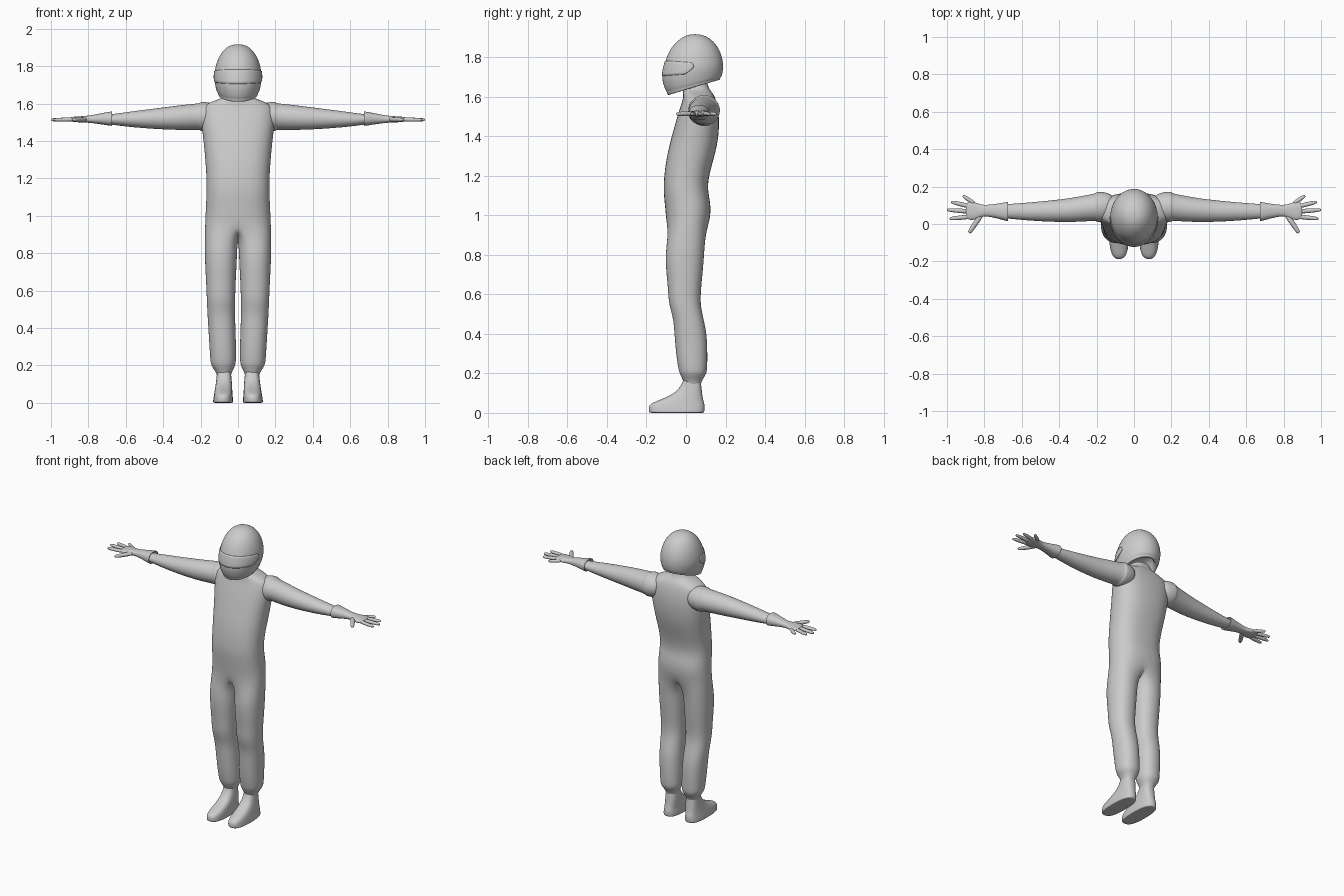
import bpy, bmesh
from math import sin, cos, pi, radians
from mathutils import Vector


def oval(u0, u1, v0, v1, n=16, p=1.0):
    """Rounded cross-section filling a box, enlarged to offset subdivision shrinkage."""
    k = 3 / (2 + cos(2 * pi / n))
    f = lambda t: (abs(t) ** p) * (1 if t > 0 else -1) * k
    cu, cv, ru, rv = (u0 + u1) / 2, (v0 + v1) / 2, (u1 - u0) / 2, (v1 - v0) / 2
    return [(cu + ru * f(cos(2 * pi * i / n)), cv + rv * f(sin(2 * pi * i / n)))
            for i in range(n)]


def finish(name, bm, mirror=True, subsurf=2):
    bmesh.ops.recalc_face_normals(bm, faces=bm.faces[:])
    for f in bm.faces:
        f.smooth = True
    me = bpy.data.meshes.new(name)
    bm.to_mesh(me)
    bm.free()
    ob = bpy.data.objects.new(name, me)
    bpy.context.collection.objects.link(ob)
    if mirror:
        ob.modifiers.new("mirror", 'MIRROR').merge_threshold = 0.0005
    if subsurf:
        m = ob.modifiers.new("smooth", 'SUBSURF')
        m.levels = m.render_levels = subsurf
    return ob


def bridge(bm, a, b, closed=True):
    n = len(a)
    for i in range(n if closed else n - 1):
        j = (i + 1) % n
        bm.faces.new((a[i], a[j], b[j], b[i]))


def loft(bm, rings):
    rows = [[bm.verts.new(c) for c in r] for r in rings]
    for a, b in zip(rows, rows[1:]):
        bridge(bm, a, b)
    bm.faces.new(rows[0])
    bm.faces.new(rows[-1])


# Suit: half torso that splits into a leg, then mirrored
torso = [  # z, half width, front y, back y
    (1.67, .062, -.008, .108), (1.635, .072, -.015, .12), (1.617, .12, -.016, .137),
    (1.59, .188, -.015, .152), (1.53, .198, -.036, .166), (1.46, .191, -.057, .17),
    (1.38, .181, -.079, .164), (1.30, .174, -.098, .146), (1.22, .168, -.11, .122),
    (1.14, .167, -.116, .109), (1.08, .169, -.111, .122), (1.02, .172, -.105, .128),
    (.95, .175, -.099, .117)]
leg = [  # z, inner x, outer x, front y, back y
    (.86, .003, .177, -.096, .095), (.79, .006, .177, -.104, .09),
    (.70, .010, .173, -.098, .083), (.625, .014, .169, -.09, .075),
    (.55, .016, .166, -.087, .072), (.48, .017, .163, -.063, .087),
    (.40, .014, .158, -.058, .105), (.30, .011, .152, -.05, .108),
    (.22, .011, .147, -.038, .107), (.195, .016, .141, -.03, .102),
    (.16, .036, .114, -.012, .077), (.12, .042, .108, 0, .07)]
ARC, CROTCH = 11, 3
bm = bmesh.new()
prev = None
for z, w, yf, yb in torso:
    row = []
    for i in range(ARC):
        a = pi * i / (ARC - 1)
        x = 0 if i in (0, ARC - 1) else 1.015 * w * sin(a) ** .75
        s = -cos(a)
        s = abs(s) ** .9 * (1 if s > 0 else -1)
        row.append(bm.verts.new((x, (yf + yb) / 2 + (yb - yf) / 2 * s, z)))
    if prev:
        bridge(bm, prev, row, closed=False)
    prev = row
yf, yb = prev[0].co.y, prev[-1].co.y
for i in range(1, CROTCH + 1):
    t = i / (CROTCH + 1)
    prev.append(bm.verts.new((0, yb + (yf - yb) * t, .95 - .06 * sin(pi * t))))
n = ARC + CROTCH
for z, x0, x1, yf, yb in leg:
    pts = oval(x0, x1, yf, yb, n, .9)
    row = [bm.verts.new((*pts[(i - ARC // 2) % n], z)) for i in range(n)]
    bridge(bm, prev, row)
    prev = row
finish("suit_body_and_legs", bm)

# Sleeves with a raised shoulder seam
sleeve = [  # x, y range, z range
    (.10, .02, .15, 1.48, 1.59), (.15, .012, .17, 1.455, 1.606),
    (.192, .011, .172, 1.453, 1.609), (.201, .013, .17, 1.455, 1.607),
    (.204, .018, .163, 1.46, 1.601), (.28, .013, .149, 1.459, 1.594),
    (.36, .01, .135, 1.46, 1.584), (.47, .013, .123, 1.466, 1.57),
    (.58, .02, .113, 1.475, 1.556), (.67, .029, .107, 1.486, 1.543),
    (.72, .035, .10, 1.495, 1.54)]
bm = bmesh.new()
loft(bm, [[(x, u, v) for u, v in oval(*b)] for x, *b in sleeve])
finish("sleeve", bm)

# Gloves: cuff and palm, then fingers
glove = [
    (.69, .035, .10, 1.495, 1.54), (.674, .022, .112, 1.487, 1.552),
    (.672, .016, .117, 1.481, 1.557), (.682, .016, .117, 1.481, 1.557),
    (.73, .03, .108, 1.489, 1.548), (.78, .041, .102, 1.496, 1.538),
    (.81, .041, .102, 1.498, 1.534), (.84, .027, .111, 1.499, 1.532),
    (.87, .02, .121, 1.501, 1.53), (.892, .026, .116, 1.504, 1.528),
    (.90, .045, .10, 1.508, 1.524)]
fingers = [  # base x y, tip x y, radius
    (.81, .06, .882, -.048, .014), (.87, .04, .986, .028, .012),
    (.87, .066, 1.0, .076, .012), (.87, .092, .977, .118, .012),
    (.85, .107, .915, .152, .011)]
bm = bmesh.new()
loft(bm, [[(x, u, v) for u, v in oval(*b, p=.85)] for x, *b in glove])
for ax, ay, bx, by, r in fingers:
    a, b = Vector((ax, ay, 1.515)), Vector((bx, by, 1.513))
    d = (b - a).normalized()
    side = Vector((-d.y, d.x, 0))
    loft(bm, [[a.lerp(b, t) + side * u + Vector((0, 0, v))
               for u, v in oval(-r * s, r * s, -r * s * .9, r * s * .9, 10)]
              for t, s in ((0, 1), (.45, 1), (.82, .88), (.97, .65), (1, .35))])
finish("glove", bm)

# Shoes
shoe = [  # z, inner x, outer x, toe y, heel y
    (.21, .044, .106, 0, .068), (.16, .038, .112, -.014, .074),
    (.12, .034, .116, -.035, .079), (.09, .032, .12, -.075, .082),
    (.066, .031, .124, -.13, .086), (.048, .03, .127, -.178, .091),
    (.03, .028, .13, -.188, .094), (.008, .027, .133, -.187, .092),
    (0, .028, .132, -.184, .089), (0, .04, .12, -.15, .07)]
bm = bmesh.new()
loft(bm, [[(u, v, z) for u, v in oval(*b, p=.75)] for z, *b in shoe])
finish("shoe", bm)

# Helmet: tilted rings from the crown down, then back up inside
helmet = [  # half width, front y z, back y z
    (.025, .02, 1.917, .07, 1.917), (.06, -.018, 1.902, .112, 1.902),
    (.088, -.056, 1.872, .145, 1.874), (.110, -.086, 1.83, .171, 1.835),
    (.123, -.105, 1.78, .185, 1.79), (.128, -.117, 1.73, .188, 1.755),
    (.125, -.121, 1.695, .186, 1.73), (.119, -.114, 1.66, .182, 1.711),
    (.113, -.103, 1.632, .178, 1.70), (.109, -.097, 1.626, .173, 1.698),
    (.107, -.094, 1.612, .172, 1.688), (.100, -.088, 1.608, .166, 1.684),
    (.085, -.072, 1.614, .148, 1.684), (.08, -.06, 1.67, .14, 1.73),
    (.06, -.03, 1.71, .11, 1.75)]
bm = bmesh.new()
rings = []
for w, yf, zf, yb, zb in helmet:
    rings.append([(u, v, zf + (zb - zf) * (v - yf) / (yb - yf))
                  for u, v in oval(-w, w, yf, yb, 20)])
loft(bm, rings)
shell = finish("helmet", bm, mirror=False)

# Visor: curved patch wrapped just above the helmet shell
bm = bmesh.new()
prev = None
for j in range(7):
    t = j / 6
    row = []
    for i in range(33):
        a = (i / 16 - 1) * radians(74 + 18 * sin(pi * t * .75))
        z = 1.705 + .08 * t + .012 * (1 - cos(a)) * (1 - 2 * t)
        row.append(bm.verts.new((.128 * sin(a), .035 - .152 * cos(a), z)))
    if prev:
        bridge(bm, prev, row, closed=False)
    prev = row
visor = finish("visor", bm, mirror=False, subsurf=0)
wrap = visor.modifiers.new("wrap", 'SHRINKWRAP')
wrap.target = shell
wrap.wrap_mode = 'ABOVE_SURFACE'
wrap.offset = .002
solid = visor.modifiers.new("thickness", 'SOLIDIFY')
solid.thickness = .003
solid.offset = 0
